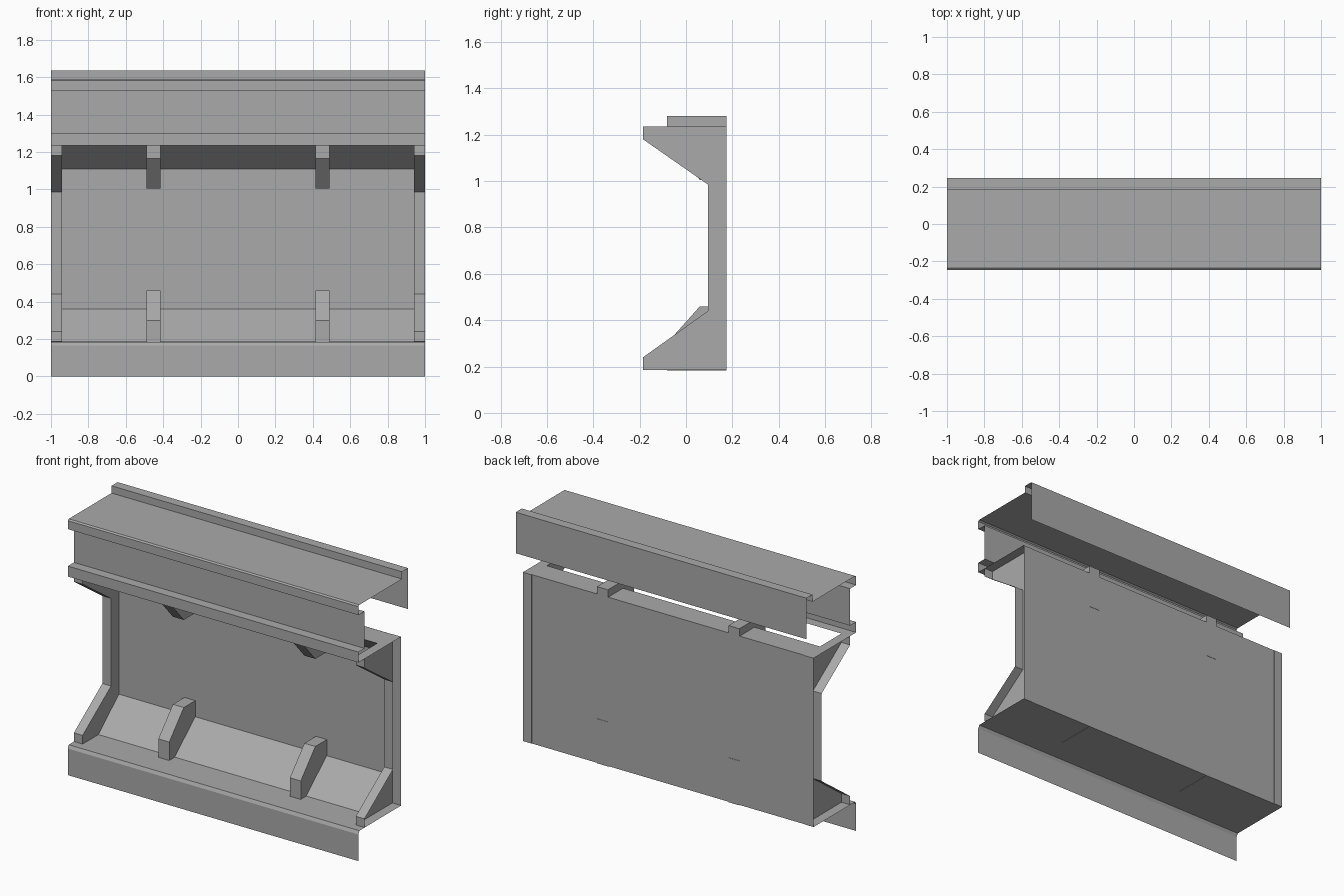
import bpy, bmesh

cube = bpy.data.objects.get("Cube")
if cube:
    bpy.data.objects.remove(cube, do_unlink=True)

grey = bpy.data.materials.new("plain grey")
grey.use_nodes = True
grey.diffuse_color = (0.4, 0.4, 0.4, 1)
bsdf = next(n for n in grey.node_tree.nodes if n.type == 'BSDF_PRINCIPLED')
bsdf.inputs["Base Color"].default_value = (0.4, 0.4, 0.4, 1)
bsdf.inputs["Roughness"].default_value = 0.8


def extrude(name, profile, x0, x1, closed=True, cap0=True, cap1=True):
    """Sweep a (y, z) profile from x0 to x1, as a folded sheet or a solid."""
    bm = bmesh.new()
    a = [bm.verts.new((x0, y, z)) for y, z in profile]
    b = [bm.verts.new((x1, y, z)) for y, z in profile]
    n = len(profile)
    for i in range(n if closed else n - 1):
        j = (i + 1) % n
        bm.faces.new((a[i], a[j], b[j], b[i]))
    if closed and cap0:
        bm.faces.new(a[::-1])
    if closed and cap1:
        bm.faces.new(b)
    bmesh.ops.recalc_face_normals(bm, faces=bm.faces)
    mesh = bpy.data.meshes.new(name)
    bm.to_mesh(mesh)
    bm.free()
    mesh.materials.append(grey)
    obj = bpy.data.objects.new(name, mesh)
    bpy.context.collection.objects.link(obj)
    return obj


FRONT, FACE, BACK, LIP = -0.185, -0.245, 0.175, 0.245
BASE, TOP, POST = 0.185, 1.235, 0.94
WALL = 0.173

# Folded top cover: rear flange, raised rear rib, roof, front lips and fascia
extrude("top_cover", [
    (LIP, 1.38), (LIP, 1.635), (0.185, 1.635), (0.185, 1.59),
    (-0.235, 1.59), (FACE, 1.583), (FACE, 1.53), (FRONT, 1.53),
    (FRONT, 1.30), (FACE, 1.30), (FACE, TOP), (FRONT, TOP)],
    -1, 1, closed=False)

# Floor sheet with a front apron hanging down
extrude("floor_apron", [
    (FACE, 0), (FACE, 0.165), (-0.235, BASE), (WALL, BASE)],
    -1, 1, closed=False)

# Back wall with sloped fillets along the floor and the top
extrude("back_wall", [(WALL, BASE), (WALL, TOP)], -POST, POST, closed=False)
extrude("lower_fillet", [(-0.03, BASE + 0.001), (WALL - 0.001, BASE + 0.001),
                         (WALL - 0.001, 0.36)], -POST, POST)
extrude("upper_fillet", [(0.026, TOP), (WALL - 0.001, TOP),
                         (WALL - 0.001, 1.11)], -POST, POST)

# End frames: C shaped channels, open on their outer side
frame = [(BACK, BASE), (FRONT, BASE + 0.001), (FRONT, 0.24), (0.095, 0.44),
         (0.095, 0.985), (FRONT, 1.18), (FRONT, TOP), (BACK, TOP)]
extrude("right_end_frame", frame, -1, -POST, cap0=False)
extrude("left_end_frame", frame, POST, 1, cap1=False)

# Gusset brackets, the upper ones mirrored from the lower ones
gusset = [(BACK, BASE - 0.002), (-0.083, BASE - 0.002), (-0.083, 0.30),
          (0.06, 0.46), (BACK, 0.46)]
for side, x in (("right", -0.49), ("left", 0.415)):
    extrude("lower_bracket_" + side, gusset, x, x + 0.075)
    extrude("upper_bracket_" + side, [(y, 1.465 - z) for y, z in gusset],
            x, x + 0.075)
